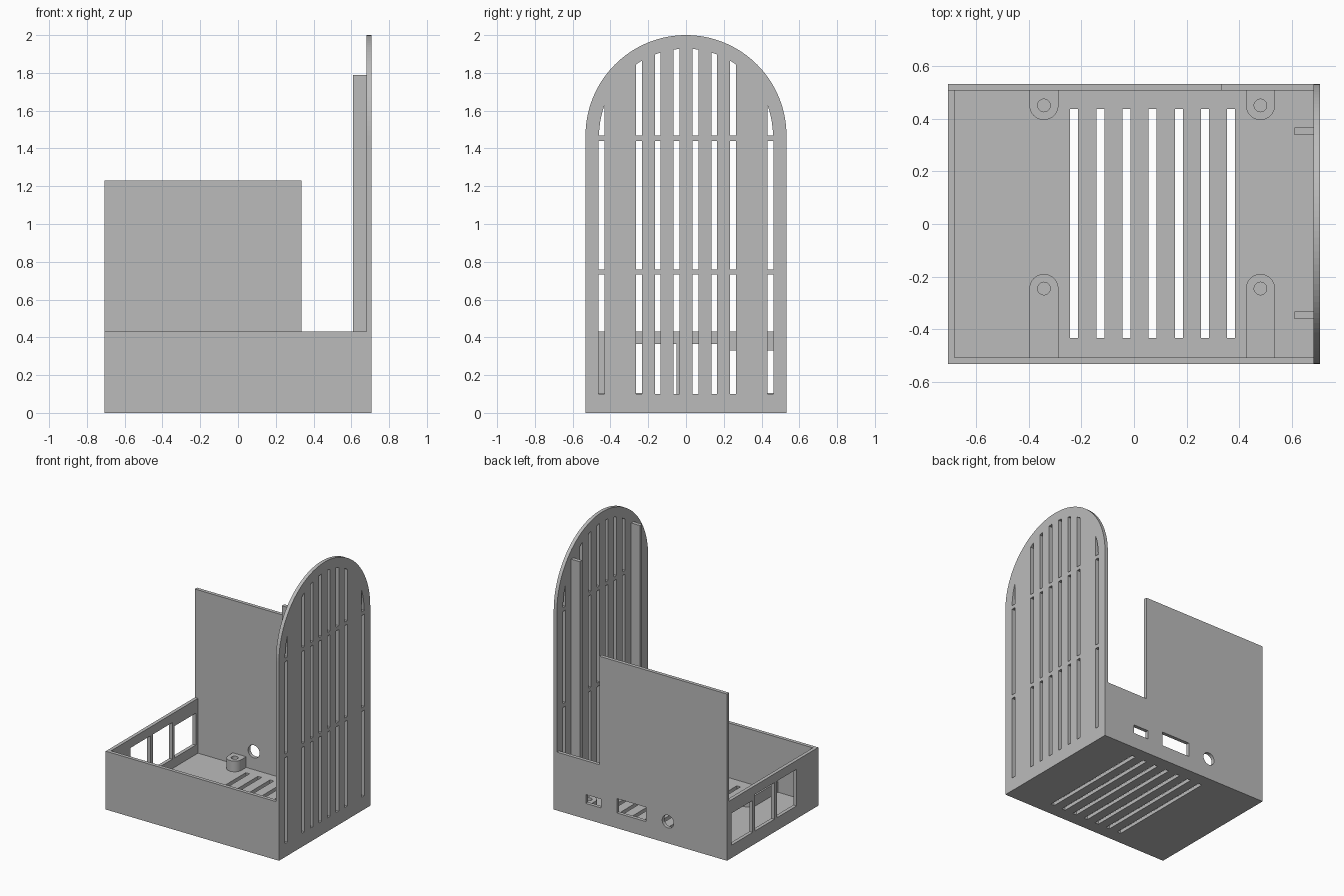
import bpy, bmesh, math
from mathutils import Matrix, Vector

if "Cube" in bpy.data.objects:
    bpy.data.objects.remove(bpy.data.objects["Cube"])

grey = bpy.data.materials.new("plain grey")
grey.use_nodes = True
SHADE = (0.5, 0.5, 0.5, 1)
grey.diffuse_color = SHADE
grey.node_tree.nodes["Principled BSDF"].inputs["Base Color"].default_value = SHADE

X, Y, Z = Vector((1, 0, 0)), Vector((0, 1, 0)), Vector((0, 0, 1))
HX, HY = 0.707, 0.532        # half length and half width
T = 0.026                    # wall thickness
RIM, SCREEN = 0.43, 1.23     # tray rim and back screen heights
SPRING = 2 - HY              # height where the arch begins


def rect(x0, x1, y0, y1):
    return [(x0, y0), (x1, y0), (x1, y1), (x0, y1)]


def arc(cx, cy, r, a0, a1, n):
    angles = [math.radians(a0 + (a1 - a0) * i / n) for i in range(n + 1)]
    return [(cx + r * math.cos(a), cy + r * math.sin(a)) for a in angles]


def circle(cx, cy, r, n=32):
    return arc(cx, cy, r, 0, 360, n)[:-1]


def plate(name, outline, holes, u, v, low, high):
    """Flat plate in the u-v plane with holes, filling low..high along u x v."""
    curve = bpy.data.curves.new(name, 'CURVE')
    curve.dimensions, curve.fill_mode = '2D', 'BOTH'
    curve.extrude = (high - low) / 2
    for loop in [outline] + holes:
        spline = curve.splines.new('POLY')
        spline.points.add(len(loop) - 1)
        for point, (a, b) in zip(spline.points, loop):
            point.co = (a, b, 0, 1)
        spline.use_cyclic_u = True
    temp = bpy.data.objects.new(name + " outline", curve)
    bpy.context.collection.objects.link(temp)
    bpy.context.view_layer.update()
    graph = bpy.context.evaluated_depsgraph_get()
    mesh = bpy.data.meshes.new_from_object(temp.evaluated_get(graph))
    bpy.data.objects.remove(temp)

    n = u.cross(v)
    turn = Matrix((u, v, n)).transposed().to_4x4()
    bm = bmesh.new()
    bm.from_mesh(mesh)
    bmesh.ops.remove_doubles(bm, verts=bm.verts, dist=1e-5)
    bmesh.ops.transform(bm, verts=bm.verts,
                        matrix=Matrix.Translation(n * (low + high) / 2) @ turn)
    bmesh.ops.recalc_face_normals(bm, faces=bm.faces)
    for face in bm.faces:
        face.smooth = False
    bm.to_mesh(mesh)
    bm.free()
    mesh.name = name
    mesh.materials.clear()
    mesh.materials.append(grey)
    obj = bpy.data.objects.new(name, mesh)
    bpy.context.collection.objects.link(obj)
    return obj


# Floor with vent slots
vents = [rect(x - 0.015, x + 0.015, -0.432, 0.437)
         for x in (-0.227 + 0.0993 * i for i in range(7))]
plate("floor", rect(T - HX, HX - T, T - HY, HY - T), vents, X, Y, 0, T)

# Front wall, and back wall with its tall screen and ports
plate("front_wall", rect(T - HX, HX - T, 0, RIM), [], X, Z, HY - T, HY)
plate("back_wall",
      [(T - HX, 0), (HX - T, 0), (HX - T, RIM), (0.335, RIM),
       (0.335, SCREEN), (T - HX, SCREEN)],
      [circle(-0.225, 0.16, 0.047), rect(-0.045, 0.192, 0.112, 0.218),
       rect(0.32, 0.445, 0.115, 0.18)],
      X, Z, -HY, T - HY)
plate("back_wall_edge", rect(HY - T, HY, 0, SCREEN), [], Y, Z, -HX, T - HX)

# Side wall with three openings
plate("side_wall", rect(-HY, HY - T, 0, RIM),
      [rect(-0.28, -0.05, 0.095, 0.365), rect(-0.02, 0.208, 0.095, 0.365),
       rect(0.232, 0.482, 0.095, 0.33)],
      Y, Z, -HX, T - HX)

# Arched panel: slots in three tiers, the top tier trimmed to an inner arch
slots = []
for y in (0.05, 0.15, 0.249, 0.447):
    for side in (-1, 1):
        a, b = side * y - 0.015, side * y + 0.015
        slots += [rect(a, b, 0.1, 0.732), rect(a, b, 0.76, 1.44)]
        top = [b + (a - b) * i / 8 for i in range(9)]
        slots.append([(a, SPRING), (b, SPRING)] + [
            (t, SPRING + max(0.002, math.sqrt(max(0, 0.46 ** 2 - t * t)))) for t in top])
plate("arched_panel", [(-HY, 0), (HY, 0)] + arc(0, SPRING, HY, 0, 180, 64),
      slots, Y, Z, HX - T, HX)

# Stiffening ribs on the inside of the panel
for name, y in (("front_rib", -0.347), ("back_rib", 0.352)):
    plate(name, rect(0.61, HX - T, T, 1.79), [], X, Z, -y - 0.014, -y + 0.014)

# Mounting posts joined to the front and back walls, with blind screw holes
for x, label in ((-0.342, "right"), (0.48, "left")):
    for y, wall, start, place in ((0.45, HY - T, 180, "back"), (-0.245, T - HY, 0, "front")):
        outline = arc(x, y, 0.055, start, start + 180, 24)
        outline += [(outline[-1][0], wall), (outline[0][0], wall)]
        plate(f"{place}_{label}_post", outline, [circle(x, y, 0.024)], X, Y, T, 0.105)
